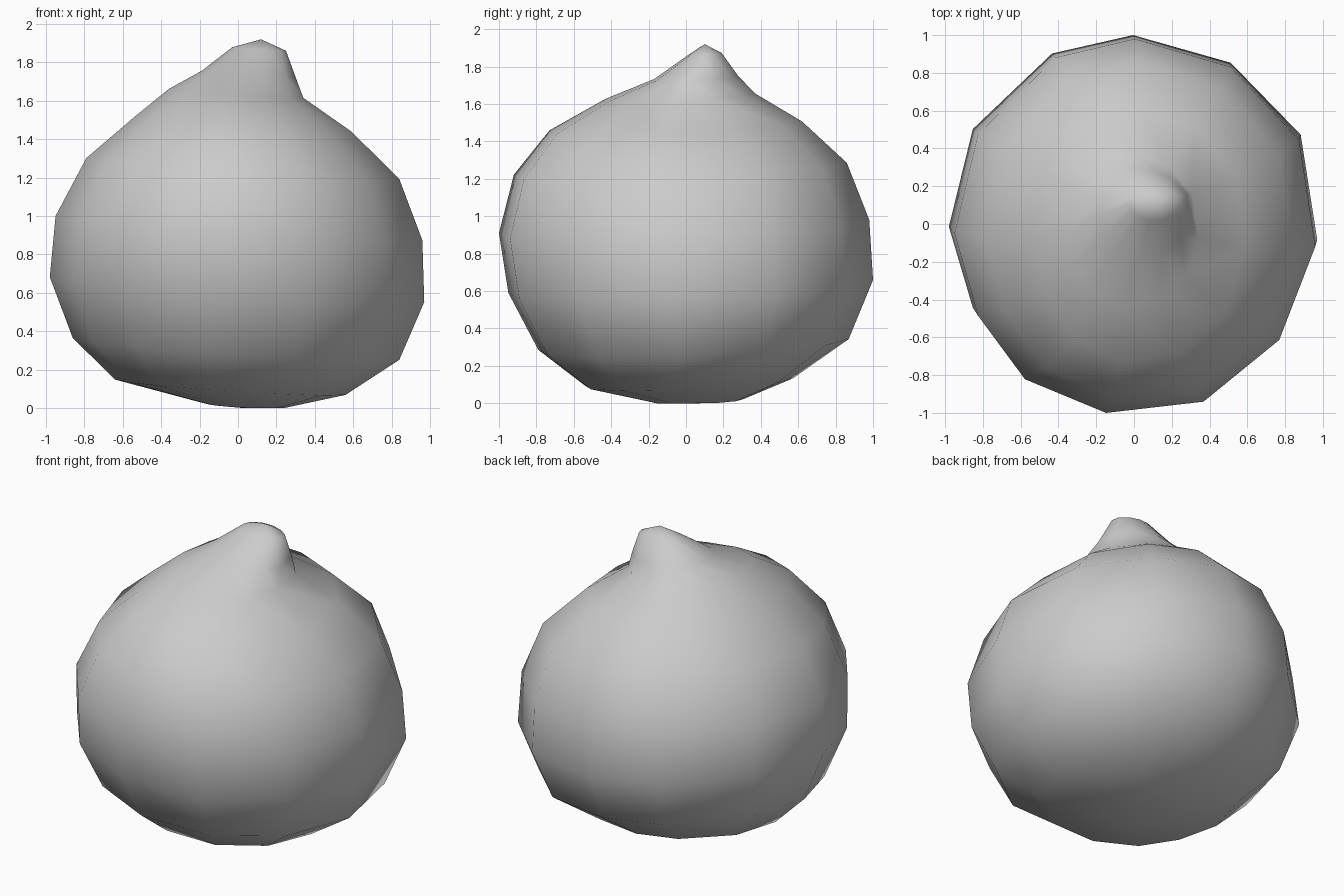
import bpy
import bmesh
from mathutils import Vector

default_cube = bpy.data.objects.get("Cube")
if default_cube:
    bpy.data.objects.remove(default_cube, do_unlink=True)


def make_material(name, colour):
    material = bpy.data.materials.new(name)
    material.use_nodes = True
    material.diffuse_color = colour
    material.node_tree.nodes["Principled BSDF"].inputs["Base Color"].default_value = colour
    return material


# Slightly irregular twelve-sided plan of the bulb, on a unit box
PLAN = [(0, 1), (.53, .85), (.91, .46), (1, -.11), (.8, -.61), (.38, -.94),
        (-.16, -1), (-.61, -.82), (-.87, -.48), (-1, -.04), (-.87, .49), (-.44, .9)]

# Rings from base to tip: height, left and right limits, front and back limits
RINGS = [
    (.01, -.17, .24, -.17, .3),
    (.11, -.64, .56, -.54, .57),
    (.31, -.86, .84, -.79, .87),
    (.62, -.98, .97, -.95, 1),
    (.94, -.95, .96, -1, .98),
    (1.25, -.79, .84, -.92, .86),
    (1.48, -.54, .59, -.73, .62),
    (1.64, -.36, .34, -.43, .37),
    (1.74, -.19, .3, -.17, .28),
    (1.87, -.03, .25, .02, .19),
]
TILT_X, TILT_Y = -.065, .04


def add_ring(bm, height, x_low, x_high, y_low, y_high):
    """Fit the plan to the ring's limits, leaning it with the bulb."""
    centre_x, centre_y = (x_low + x_high) / 2, (y_low + y_high) / 2
    half_x, half_y = (x_high - x_low) / 2, (y_high - y_low) / 2
    verts = []
    for plan_x, plan_y in PLAN:
        offset_x, offset_y = plan_x * half_x, plan_y * half_y
        z = height + TILT_X * offset_x + TILT_Y * offset_y
        verts.append(bm.verts.new((centre_x + offset_x, centre_y + offset_y, max(z, 0))))
    return verts


def close_with_point(bm, ring, point):
    tip = bm.verts.new(Vector(point))
    for first, second in zip(ring, ring[1:] + ring[:1]):
        bm.faces.new((first, second, tip))


# Bulb body with its off-centre pointed tip, as one smooth skin
bm = bmesh.new()
loops = [add_ring(bm, *ring) for ring in RINGS]
for lower, upper in zip(loops, loops[1:]):
    for i in range(len(PLAN)):
        j = (i + 1) % len(PLAN)
        bm.faces.new((lower[i], lower[j], upper[j], upper[i]))
close_with_point(bm, loops[0], (.03, .07, 0))
close_with_point(bm, loops[-1], (.12, .1, 1.92))
bmesh.ops.recalc_face_normals(bm, faces=bm.faces)
for face in bm.faces:
    face.smooth = True

mesh = bpy.data.meshes.new("bulb")
bm.to_mesh(mesh)
bm.free()
mesh.materials.append(make_material("soft grey", (.6, .6, .6, 1)))
bulb = bpy.data.objects.new("bulb", mesh)
bpy.context.collection.objects.link(bulb)
